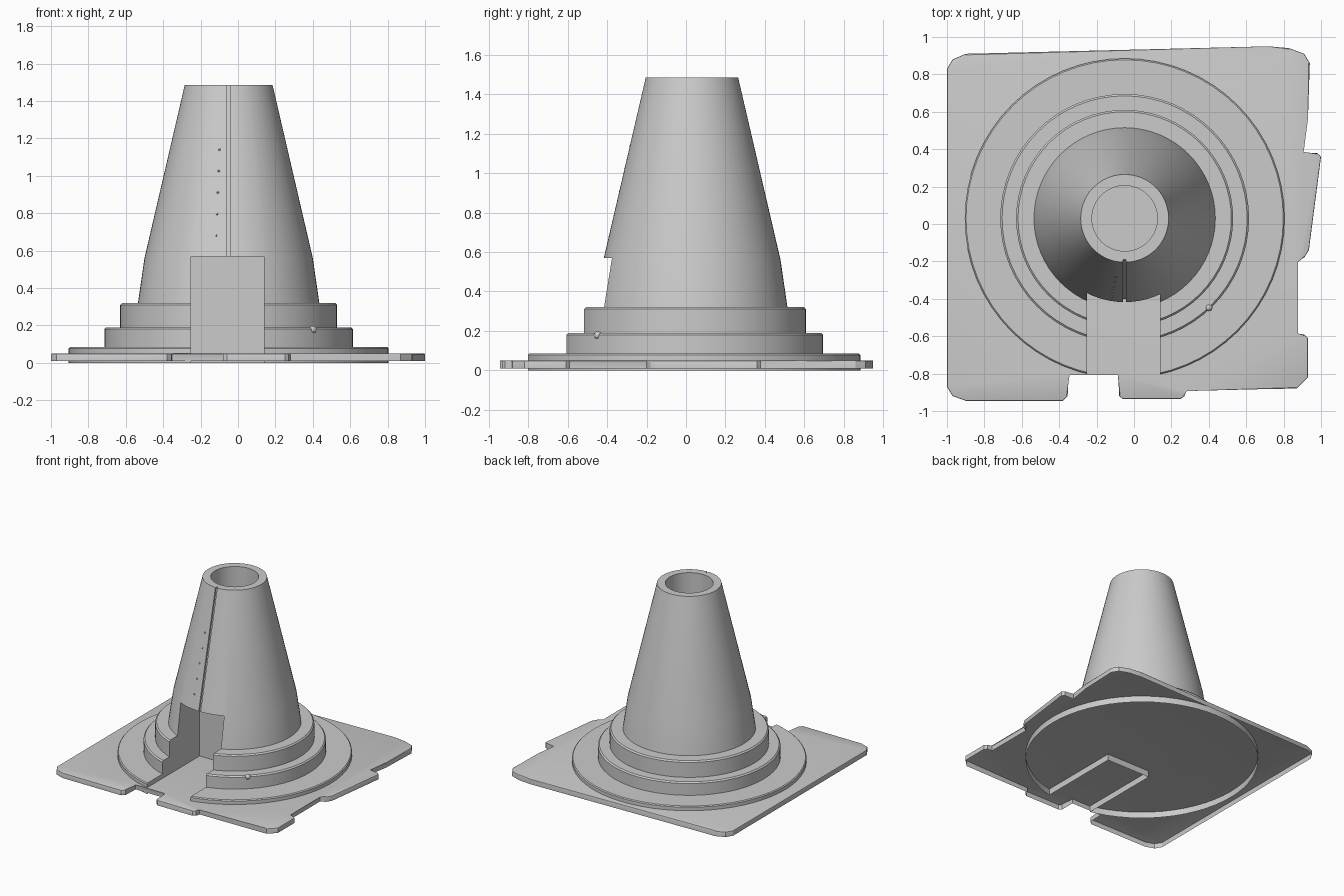
import bpy, bmesh, math
from mathutils import Matrix, Vector

if "Cube" in bpy.data.objects:
    bpy.data.objects.remove(bpy.data.objects["Cube"])

CX, CY = -0.05, 0.03          # cone axis


def make_object(name, bm):
    bmesh.ops.recalc_face_normals(bm, faces=bm.faces)
    me = bpy.data.meshes.new(name)
    bm.to_mesh(me)
    bm.free()
    ob = bpy.data.objects.new(name, me)
    bpy.context.collection.objects.link(ob)
    return ob


def select_only(ob):
    bpy.ops.object.select_all(action='DESELECT')
    ob.select_set(True)
    bpy.context.view_layer.objects.active = ob


def smooth(ob):
    select_only(ob)
    bpy.ops.object.shade_smooth_by_angle(angle=math.radians(25))


def lathe(name, profile, steps=64):
    bm = bmesh.new()
    vs = [bm.verts.new((CX + r, CY, z)) for r, z in profile]
    es = [bm.edges.new(p) for p in zip(vs, vs[1:])]
    bmesh.ops.spin(bm, geom=vs + es, cent=(CX, CY, 0), axis=(0, 0, 1),
                   angle=2 * math.pi, steps=steps)
    bmesh.ops.remove_doubles(bm, verts=bm.verts, dist=1e-4)
    return make_object(name, bm)


def cut_box(target, size, centre, tilt=0.0):
    bm = bmesh.new()
    m = (Matrix.Translation(centre) @ Matrix.Rotation(tilt, 4, 'X')
         @ Matrix.Diagonal((*size, 1)))
    bmesh.ops.create_cube(bm, size=1, matrix=m)
    cutter = make_object("cutter", bm)
    cutter.hide_render = True
    mod = target.modifiers.new("cut", 'BOOLEAN')
    mod.operation = 'DIFFERENCE'
    mod.solver = 'EXACT'
    mod.object = cutter
    select_only(target)
    bpy.ops.object.modifier_apply(modifier=mod.name)
    bpy.data.objects.remove(cutter)


# Base plate: irregular outline with tabs, an open shell underneath
outline = [(-0.9, -0.945), (-0.38, -0.945), (-0.355, -0.92), (-0.35, -0.8),
           (-0.08, -0.8), (-0.08, -0.92), (-0.06, -0.935), (0.25, -0.935),
           (0.27, -0.92), (0.28, -0.887), (0.87, -0.88), (0.93, -0.82),
           (0.93, -0.61), (0.91, -0.59), (0.87, -0.59), (0.87, -0.2),
           (0.91, -0.18), (0.935, -0.14), (1.0, 0.36), (0.98, 0.38),
           (0.9, 0.38), (0.93, 0.56), (0.94, 0.86), (0.91, 0.91),
           (0.83, 0.94), (0.72, 0.95), (-0.9, 0.91), (-0.97, 0.88),
           (-1.0, 0.83), (-1.0, -0.87), (-0.97, -0.92)]
bm = bmesh.new()
low = [bm.verts.new((x, y, 0.01)) for x, y in outline]
top = [bm.verts.new((x, y, 0.05)) for x, y in outline]
n = len(outline)
for i in range(n):
    j = (i + 1) % n
    bm.faces.new((low[i], low[j], top[j], top[i]))
cap = bm.faces.new(top)
bmesh.ops.bevel(bm, geom=list(cap.edges), offset=0.006, segments=2,
                affect='EDGES', profile=0.5)
smooth(make_object("base_plate", bm))

# Stepped collar and tapered cone with a round bore
body = lathe("cone_body", [
    (0, 0), (0.855, 0), (0.855, 0.078), (0.848, 0.085), (0.665, 0.085),
    (0.665, 0.18), (0.655, 0.19), (0.58, 0.19), (0.58, 0.31), (0.57, 0.32),
    (0.485, 0.32), (0.45, 0.56), (0.235, 1.485), (0.175, 1.485),
    (0.175, 0.6), (0, 0.6)])

# Front notch and the thin seam running up the cone
cut_box(body, (0.39, 0.97, 0.77), (-0.055, -0.615, 0.185))
tilt = -math.atan2(0.215, 0.925)
cut_box(body, (0.016, 0.03, 1.02), (CX, -0.3125, 1.0225), tilt)

# Open underside
bm = bmesh.new()
bm.from_mesh(body.data)
under = [f for f in bm.faces if all(abs(v.co.z) < 1e-4 for v in f.verts)]
bmesh.ops.delete(bm, geom=under, context='FACES')
bm.to_mesh(body.data)
bm.free()
smooth(body)

# Tiny studs beside the seam, and a nub on the collar edge
bm = bmesh.new()
for k in range(5):
    z = 0.68 + 0.115 * k
    x = -0.118 + 0.005 * k
    r = 0.45 - (z - 0.56) * 0.215 / 0.925
    y = CY - math.sqrt(r * r - (x - CX) ** 2)
    bmesh.ops.create_uvsphere(bm, u_segments=8, v_segments=6, radius=0.006,
                              matrix=Matrix.Translation((x, y, z)))
smooth(make_object("seam_studs", bm))

bm = bmesh.new()
bmesh.ops.create_uvsphere(bm, u_segments=12, v_segments=8, radius=0.02,
                          matrix=Matrix.Translation((0.40, -0.447, 0.178)))
smooth(make_object("collar_nub", bm))
